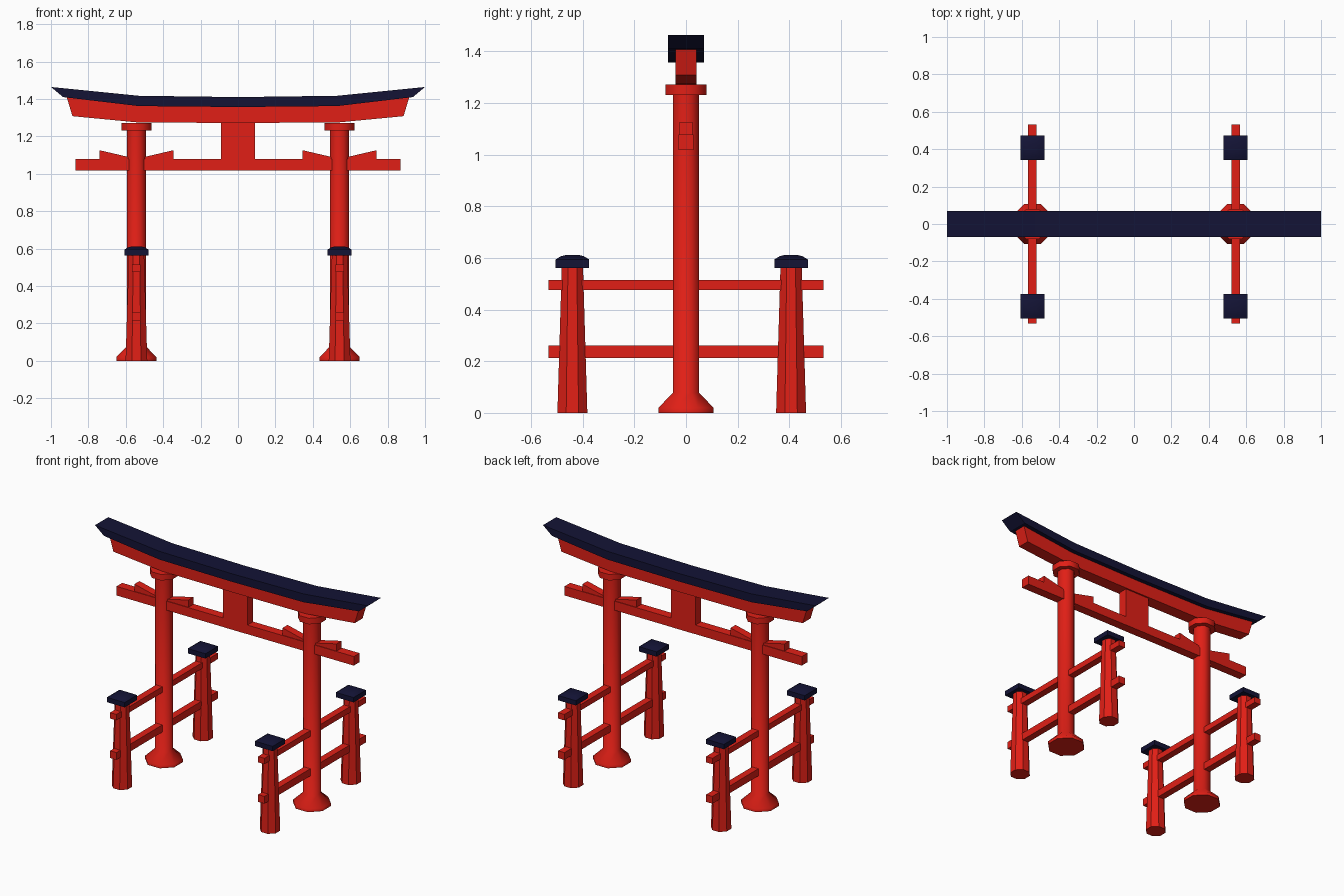
import bpy, bmesh, math

if "Cube" in bpy.data.objects:
    bpy.data.objects.remove(bpy.data.objects["Cube"])


def material(name, rgb):
    m = bpy.data.materials.new(name)
    m.diffuse_color = (*rgb, 1)
    m.use_nodes = True
    m.node_tree.nodes["Principled BSDF"].inputs["Base Color"].default_value = m.diffuse_color
    return m


RED = material("vermilion", (0.75, 0.0137, 0.008))
NAVY = material("dark_navy", (0.0065, 0.0065, 0.036))


def finish(name, bm, mat):
    bmesh.ops.recalc_face_normals(bm, faces=bm.faces)
    me = bpy.data.meshes.new(name)
    bm.to_mesh(me)
    bm.free()
    me.materials.append(mat)
    ob = bpy.data.objects.new(name, me)
    bpy.context.collection.objects.link(ob)
    return ob


def box(name, x, y, z, mat):
    """Box from (min, max) pairs."""
    bm = bmesh.new()
    bmesh.ops.create_cube(bm, size=1)
    for v in bm.verts:
        v.co = [a + (b - a) * (c + 0.5) for (a, b), c in zip((x, y, z), v.co)]
    return finish(name, bm, mat)


def extrude_xz(name, profile, half, mat):
    """Outline in the front plane, extruded to +-half in y."""
    bm = bmesh.new()
    f = bm.faces.new([bm.verts.new((x, -half, z)) for x, z in profile])
    ext = bmesh.ops.extrude_face_region(bm, geom=[f])["geom"]
    for v in ext:
        if isinstance(v, bmesh.types.BMVert):
            v.co.y = half
    return finish(name, bm, mat)


def stack(name, cx, cy, rings, sides, mat, smooth=False):
    """Polygonal rings (flat-to-centre distance, z) joined into a closed solid."""
    bm = bmesh.new()
    loops = []
    for r, z in rings:
        r /= math.cos(math.pi / sides)
        angles = [(i + 0.5) * 2 * math.pi / sides for i in range(sides)]
        loops.append([bm.verts.new((cx + r * math.cos(a), cy + r * math.sin(a), z)) for a in angles])
    for a, b in zip(loops, loops[1:]):
        for i in range(sides):
            j = (i + 1) % sides
            bm.faces.new((a[i], a[j], b[j], b[i]))
    bm.faces.new(loops[0])
    bm.faces.new(loops[-1])
    ob = finish(name, bm, mat)
    if smooth:
        bpy.ops.object.select_all(action='DESELECT')
        ob.select_set(True)
        bpy.context.view_layer.objects.active = ob
        bpy.ops.object.shade_smooth_by_angle(angle=math.radians(46))
    return ob


def mirrored(top, bottom):
    """Closed outline from right-half top and bottom lines starting at x = 0."""
    def full(pts):
        return [(-x, z) for x, z in reversed(pts[1:])] + pts
    return full(top) + full(bottom)[::-1]


# Curved roof and the lintel beneath it
extrude_xz("roof", mirrored([(0, 1.41), (0.53, 1.417), (1, 1.464)],
                            [(0, 1.357), (0.53, 1.362), (0.935, 1.41)]), 0.069, NAVY)
extrude_xz("upper_lintel", mirrored([(0, 1.357), (0.53, 1.362), (0.915, 1.408)],
                                    [(0, 1.272), (0.53, 1.274), (0.885, 1.308)]), 0.041, RED)

# Tie beam and central strut
box("tie_beam", (-0.87, 0.87), (-0.03, 0.03), (1.018, 1.078), RED)
box("centre_strut", (-0.09, 0.09), (-0.031, 0.031), (1.018, 1.3), RED)

for side, px in (("left", -0.543), ("right", 0.543)):
    # Main pillar with flared foot, and its collar
    stack(f"{side}_pillar", px, 0, [(0.107, 0), (0.107, 0.02), (0.05, 0.078), (0.05, 1.25)], 8, RED, True)
    stack(f"{side}_collar", px, 0, [(0.08, 1.232), (0.08, 1.272)], 8, RED, True)

    # Wedges rising away from the pillar on the tie beam
    for d, tag in ((-1, "left"), (1, "right")):
        extrude_xz(f"{side}_wedge_{tag}",
                   [(px, 1.07), (px, 1.08), (px + d * 0.198, 1.126), (px + d * 0.198, 1.07)], 0.026, RED)

    # Side rails
    for tag, z0, z1 in (("lower", 0.213, 0.261), ("upper", 0.475, 0.514)):
        box(f"{side}_{tag}_rail", (px - 0.023, px + 0.023), (-0.532, 0.532), (z0, z1), RED)

    # Tapered support posts with softly domed square caps
    for tag, py in (("front", -0.44), ("back", 0.407)):
        stack(f"{side}_{tag}_post", px, py, [(0.058, 0), (0.041, 0.57)], 8, RED)
        stack(f"{side}_{tag}_post_cap", px, py,
              [(0.065, 0.562), (0.065, 0.594), (0.044, 0.607), (0.022, 0.612)], 4, NAVY, True)
